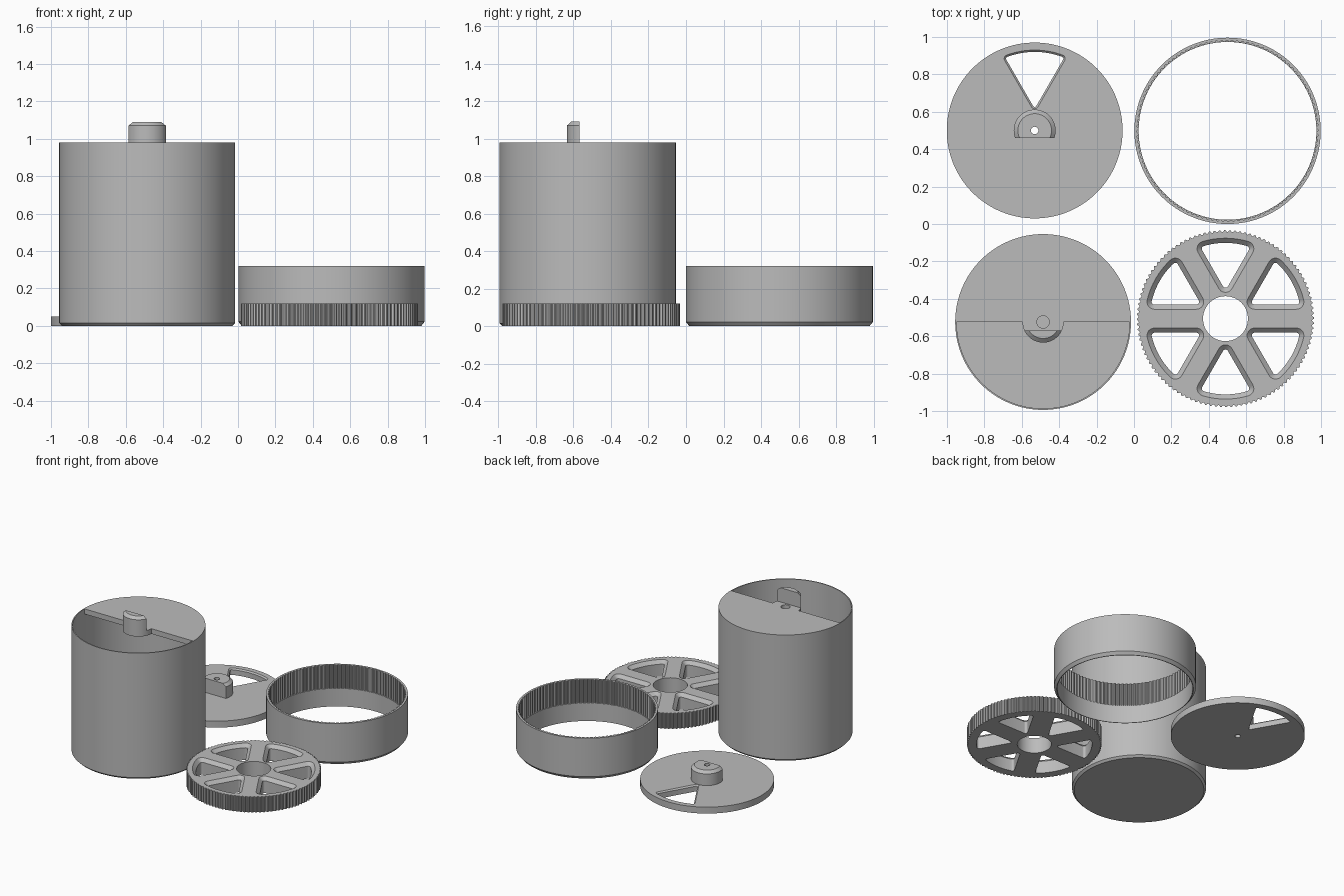
import bpy, bmesh
from math import pi, sin, cos, asin, radians

cube = bpy.data.objects.get("Cube")
if cube:
    bpy.data.objects.remove(cube)

grey = bpy.data.materials.new("plain grey")
grey.use_nodes = True
GREY = (0.5, 0.5, 0.5, 1)
grey.diffuse_color = GREY
grey.node_tree.nodes["Principled BSDF"].inputs["Base Color"].default_value = GREY


# ---- outlines (lists of 2D points) ----
def arc(r, a0, a1, n, cx=0, cy=0):
    return [(cx + r * cos(a0 + (a1 - a0) * i / n), cy + r * sin(a0 + (a1 - a0) * i / n))
            for i in range(n + 1)]


def circle(r, n=128):
    return arc(r, 0, 2 * pi, n)[:-1]


def toothed(r_low, r_high, teeth):
    """Square-ish serrations, four points per tooth."""
    n = teeth * 4
    return [((r_high if i % 4 < 2 else r_low) * cos(2 * pi * i / n),
             (r_high if i % 4 < 2 else r_low) * sin(2 * pi * i / n)) for i in range(n)]


def segment(r, cut, turn=0):
    """Part of a disc beyond a straight cut, optionally turned."""
    a = asin(cut / r)
    return [(x * cos(turn) - y * sin(turn), x * sin(turn) + y * cos(turn))
            for x, y in arc(r, a, pi - a, 40)]


def sector(axis, inset, r_out, rad):
    """Rounded 60 degree wedge: a skeleton wedge grown by rad."""
    half = radians(30) - asin(inset / r_out)
    tip = inset / sin(radians(30))
    side = radians(120)
    pts = arc(rad, axis + side, axis + 2 * pi - side, 6,
              tip * cos(axis), tip * sin(axis))
    lo, hi = axis - half, axis + half
    pts += arc(rad, axis - side, lo, 6, r_out * cos(lo), r_out * sin(lo))
    pts += arc(r_out + rad, lo, hi, 16)[1:-1]
    pts += arc(rad, hi, axis + side, 6, r_out * cos(hi), r_out * sin(hi))
    return pts


# ---- solids ----
def finish(name, bm, place):
    bmesh.ops.recalc_face_normals(bm, faces=bm.faces)
    mesh = bpy.data.meshes.new(name)
    bm.to_mesh(mesh)
    bm.free()
    mesh.materials.append(grey)
    ob = bpy.data.objects.new(name, mesh)
    ob.location = (*place, 0)
    bpy.context.collection.objects.link(ob)
    bpy.ops.object.select_all(action='DESELECT')
    ob.select_set(True)
    bpy.context.view_layer.objects.active = ob
    bpy.ops.object.shade_smooth_by_angle(angle=radians(25))
    return ob


def solid(name, place, *boundaries):
    """Each boundary is a list of (outline, z) levels; first is the outside, the rest holes."""
    bm = bmesh.new()
    caps = ([], [])
    for levels in boundaries:
        loops = [[bm.verts.new((x, y, z)) for x, y in pts] for pts, z in levels]
        n = len(loops[0])
        for a, b in zip(loops, loops[1:]):
            for i in range(n):
                j = (i + 1) % n
                bm.faces.new((a[i], a[j], b[j], b[i]))
        for cap, loop in zip(caps, (loops[0], loops[-1])):
            cap += [bm.edges.get((loop[i], loop[(i + 1) % n])) for i in range(n)]
    for cap in caps:
        bmesh.ops.triangle_fill(bm, edges=cap, use_beauty=True)
    return finish(name, bm, place)


def lathe(name, place, profile, steps=128):
    bm = bmesh.new()
    vs = [bm.verts.new((r, 0, z)) for r, z in profile]
    es = [bm.edges.new(pair) for pair in zip(vs, vs[1:])]
    bmesh.ops.spin(bm, geom=vs + es, cent=(0, 0, 0), axis=(0, 0, 1),
                   angle=2 * pi, steps=steps, use_merge=True)
    bmesh.ops.remove_doubles(bm, verts=bm.verts, dist=1e-5)
    return finish(name, bm, place)


# ---- container: thin-walled cup, half cover and locating peg ----
CUP = (-0.486, -0.524)
lathe("container_body", CUP, [(0, 0), (0.455, 0), (0.47, 0.015), (0.47, 0.98),
                              (0.462, 0.98), (0.462, 0.02), (0, 0.02)])
half_cover = arc(0.463, 0, pi, 64) + arc(0.11, pi, 2 * pi, 32)
pin_hole = circle(0.033, 32)
solid("container_half_cover", CUP, [(half_cover, 0.94), (half_cover, 0.98)],
      [(pin_hole, 0.94), (pin_hole, 0.98)])
solid("container_peg", CUP, [(segment(0.11, 0.045, pi), 0.94),
                             (segment(0.11, 0.045, pi), 1.07),
                             (segment(0.088, 0.045, pi), 1.09)])

# ---- lid disc with one wedge opening and a cut round boss ----
LID = (-0.531, 0.5)
bore = circle(0.02, 24)
solid("lid_disc", LID, [(circle(0.47), 0), (circle(0.47), 0.05)],
      [(bore, 0), (bore, 0.05)],
      [(sector(pi / 2, 0.068, 0.41, 0.01), 0),
       (sector(pi / 2, 0.068, 0.41, 0.01), 0.04),
       (sector(pi / 2, 0.068, 0.41, 0.02), 0.05)])
solid("lid_boss", LID, [(segment(0.112, -0.04), 0.045),
                        (segment(0.112, -0.04), 0.14),
                        (segment(0.09, -0.04), 0.16)],
      [(bore, 0.045), (bore, 0.16)])

# ---- serrated wheel with six chamfered wedge pockets ----
WHEEL = (0.489, -0.506)
TEETH = 108
rim = toothed(0.464, 0.473, TEETH)
hub = circle(0.12, 64)
pockets = []
for k in range(6):
    axis = radians(30 + 60 * k)
    small, large = sector(axis, 0.09, 0.39, 0.015), sector(axis, 0.09, 0.39, 0.04)
    pockets.append([(small, 0), (small, 0.095), (large, 0.12)])
solid("serrated_wheel", WHEEL, [(rim, 0), (rim, 0.12)], [(hub, 0), (hub, 0.12)], *pockets)

# ---- outer ring: smooth outside, serrated upper inside ----
RING = (0.5, 0.498)
bore_low = circle(0.475, TEETH * 4)
bore_high = toothed(0.476, 0.484, TEETH)
solid("outer_ring", RING,
      [(circle(0.48), 0), (circle(0.498), 0.022), (circle(0.498), 0.32)],
      [(bore_low, 0), (bore_low, 0.14), (bore_high, 0.14), (bore_high, 0.32)])
